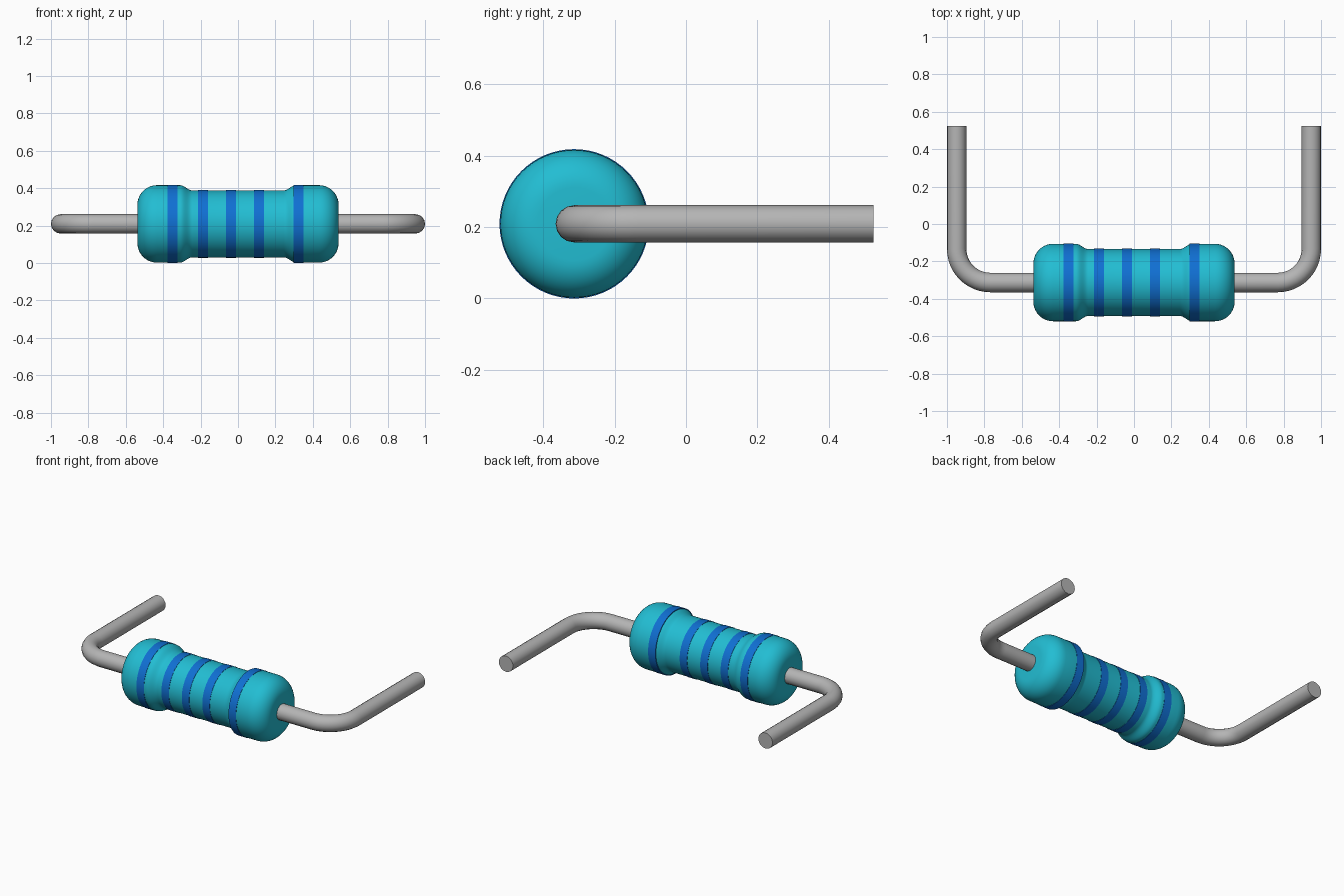
import bpy, bmesh, math

if "Cube" in bpy.data.objects:
    bpy.data.objects.remove(bpy.data.objects["Cube"], do_unlink=True)

AXIS_Y, AXIS_Z = -0.313, 0.209   # centre line of the body
R_END, R_MID = 0.207, 0.179      # bulged ends and slimmer waist
HALF = 0.538                     # half length of the body
R_WIRE, WIRE_X, WIRE_END, BEND = 0.052, 0.948, 0.525, 0.18


def material(name, color, roughness=0.5):
    m = bpy.data.materials.new(name)
    m.use_nodes = True
    m.diffuse_color = (*color, 1)
    bsdf = m.node_tree.nodes["Principled BSDF"]
    bsdf.inputs["Base Color"].default_value = (*color, 1)
    bsdf.inputs["Roughness"].default_value = roughness
    return m


TEAL = material("teal_lacquer", (0.016, 0.51, 0.65))
BLUE = material("blue_paint", (0.005, 0.16, 0.65))
GREY = material("grey_metal", (0.46, 0.46, 0.46))


def smooth(obj, angle):
    bpy.ops.object.select_all(action="DESELECT")
    obj.select_set(True)
    bpy.context.view_layer.objects.active = obj
    bpy.ops.object.shade_smooth_by_angle(angle=math.radians(angle))


def lathe(name, profile, mat, segments=64):
    """Spin (x, radius) points around the body's centre line."""
    bm = bmesh.new()
    rings = []
    for x, r in profile:
        ring = []
        for i in range(segments):
            a = math.tau * i / segments
            ring.append(bm.verts.new((x, r * math.cos(a), r * math.sin(a))))
        rings.append(ring)
    for a, b in zip(rings, rings[1:]):
        for i in range(segments):
            j = (i + 1) % segments
            bm.faces.new((a[i], a[j], b[j], b[i]))
    bm.faces.new(rings[0])
    bm.faces.new(rings[-1])
    bmesh.ops.recalc_face_normals(bm, faces=bm.faces)
    mesh = bpy.data.meshes.new(name)
    bm.to_mesh(mesh)
    bm.free()
    mesh.materials.append(mat)
    obj = bpy.data.objects.new(name, mesh)
    obj.location = (0, AXIS_Y, AXIS_Z)
    bpy.context.collection.objects.link(obj)
    smooth(obj, 40)
    return obj


# Body: rounded ends, then a soft shoulder down to the waist
CORNER = 0.105
half = []
for i in range(11):
    a = math.pi / 2 * i / 10
    half.append((HALF - CORNER * (1 - math.cos(a)),
                 R_END - CORNER * (1 - math.sin(a))))
half.append((0.31, R_END))
for i in range(1, 9):
    t = i / 8
    half.append((0.31 - 0.065 * t,
                 R_MID + (R_END - R_MID) * (1 + math.cos(math.pi * t)) / 2))
lathe("body", [(-x, r) for x, r in half] + half[::-1], TEAL)

# Painted bands: thin rings just proud of the body
BANDS = [("end_band_right", -0.35, R_END), ("band_1", -0.187, R_MID),
         ("band_2", -0.038, R_MID), ("band_3", 0.112, R_MID),
         ("end_band_left", 0.323, R_END)]
for name, x, r in BANDS:
    w = 0.027
    lathe(name, [(x - w, r - 0.004), (x - w, r + 0.002),
                 (x + w, r + 0.002), (x + w, r - 0.004)], BLUE)

# Wire leads: out of each end, bent towards the back
for name, side in (("lead_left", 1), ("lead_right", -1)):
    path = [(HALF - 0.05, AXIS_Y)]
    for i in range(13):
        a = math.pi / 2 * i / 12
        path.append((WIRE_X - BEND + BEND * math.sin(a),
                     AXIS_Y + BEND - BEND * math.cos(a)))
    path.append((WIRE_X, WIRE_END))
    curve = bpy.data.curves.new(name, "CURVE")
    curve.dimensions = "3D"
    curve.bevel_depth = R_WIRE
    curve.bevel_resolution = 6
    curve.use_fill_caps = True
    spline = curve.splines.new("POLY")
    spline.points.add(len(path) - 1)
    for p, (x, y) in zip(spline.points, path):
        p.co = (side * x, y, AXIS_Z, 1)
    curve.materials.append(GREY)
    lead = bpy.data.objects.new(name, curve)
    bpy.context.collection.objects.link(lead)
    bpy.ops.object.select_all(action="DESELECT")
    lead.select_set(True)
    bpy.context.view_layer.objects.active = lead
    bpy.ops.object.convert(target="MESH")
    smooth(bpy.context.view_layer.objects.active, 40)
